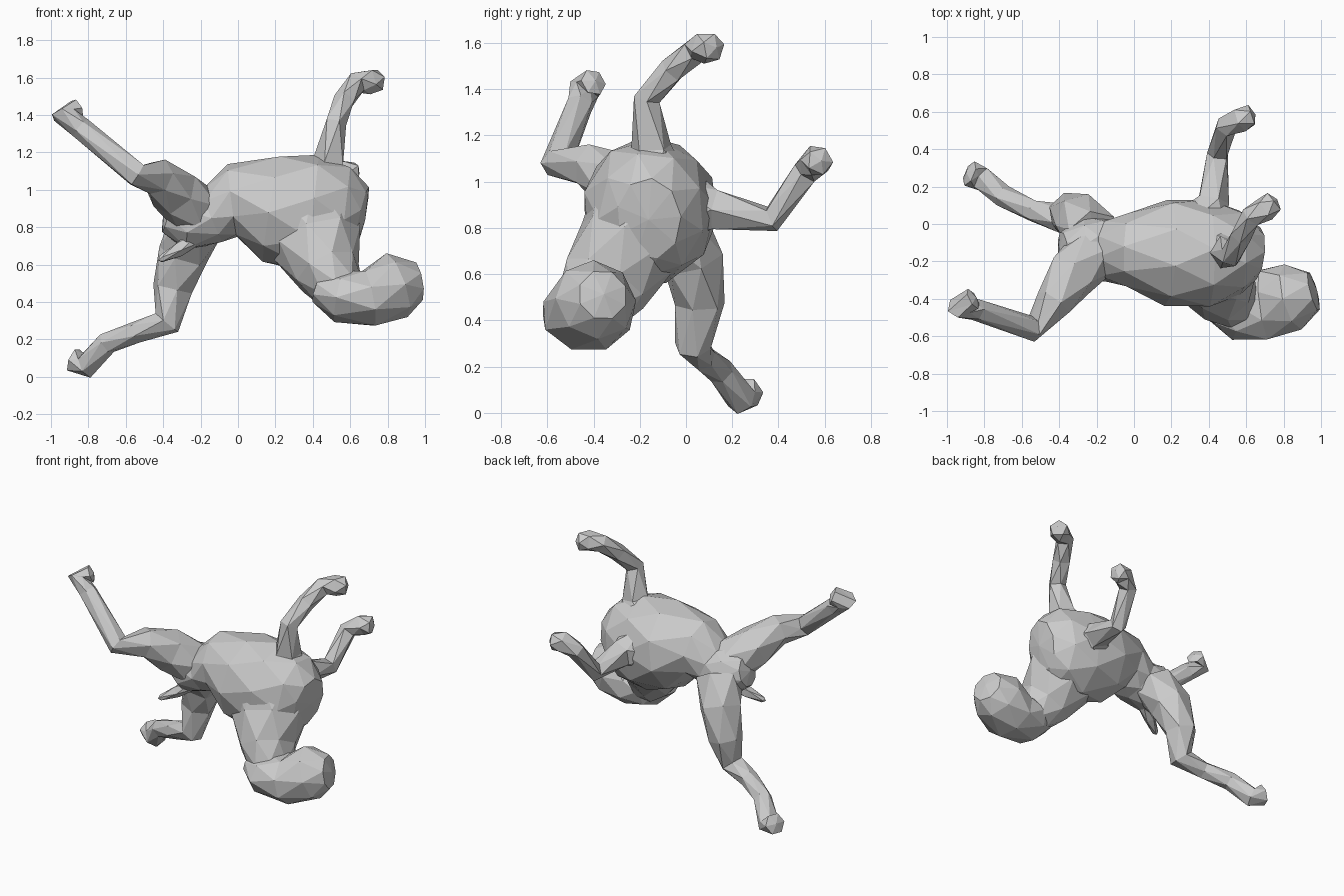
import bpy, bmesh, math
from mathutils import Vector

if "Cube" in bpy.data.objects:
    bpy.data.objects.remove(bpy.data.objects["Cube"])


def loft(name, sections, sides=6, spin=0.3, tip=0.02):
    """Faceted tube: each section is (x, y, z, radius) or (x, y, z, radius, other radius)."""
    pts = [Vector(s[:3]) for s in sections]
    bm = bmesh.new()
    rings, tangents = [], []
    side = None
    for i, s in enumerate(sections):
        t = (pts[min(i + 1, len(pts) - 1)] - pts[max(i - 1, 0)]).normalized()
        ref = Vector((0, 1, 0)) if side is None else side
        side = (ref - t * ref.dot(t)).normalized()
        up = side.cross(t)
        ring = []
        for k in range(sides):
            a = 2 * math.pi * (k + 0.5 * (i % 2)) / sides + spin
            ring.append(bm.verts.new(pts[i] + side * math.cos(a) * s[3] + up * math.sin(a) * s[-1]))
        rings.append(ring)
        tangents.append(t)
    # staggered rings joined by triangles
    for i in range(len(rings) - 1):
        a, b = rings[i], rings[i + 1]
        for k in range(sides):
            n = (k + 1) % sides
            if i % 2 == 0:
                bm.faces.new((a[k], a[n], b[k]))
                bm.faces.new((a[n], b[n], b[k]))
            else:
                bm.faces.new((a[k], b[n], b[k]))
                bm.faces.new((a[k], a[n], b[n]))
    # slightly pointed caps
    for ring, p in ((rings[0], pts[0] - tangents[0] * tip), (rings[-1], pts[-1] + tangents[-1] * tip)):
        c = bm.verts.new(p)
        for k in range(sides):
            bm.faces.new((ring[k], ring[(k + 1) % sides], c))
    bmesh.ops.recalc_face_normals(bm, faces=bm.faces)
    me = bpy.data.meshes.new(name)
    bm.to_mesh(me)
    bm.free()
    ob = bpy.data.objects.new(name, me)
    bpy.context.collection.objects.link(ob)
    return ob


# torso from hips to chest
body = loft("animal_body", [
    (-.38, -.14, .87, .10), (-.27, -.13, .84, .17), (-.14, -.14, .86, .17, .15),
    (-.03, -.14, .94, .20), (.18, -.15, .90, .29), (.40, -.16, .87, .29, .32),
    (.57, -.15, .86, .23, .27), (.66, -.16, .84, .14, .18)], sides=9)

# neck and head
neck = loft("neck", [
    (.36, -.14, .92, .27), (.42, -.25, .72, .23, .25), (.48, -.35, .56, .20, .18),
    (.55, -.41, .45, .16, .13)], sides=8)
head = loft("head", [
    (.43, -.41, .47, .12, .08), (.54, -.43, .43, .19, .14), (.70, -.43, .42, .20, .16),
    (.85, -.39, .49, .18), (.96, -.36, .51, .11)], sides=8)

# front legs: one reaching up, one reaching back
upper = loft("front_leg_upper", [
    (.44, -.15, .98, .20), (.49, -.15, 1.15, .09), (.52, -.17, 1.36, .06),
    (.57, -.06, 1.48, .06), (.63, .04, 1.57, .06), (.70, .08, 1.58, .07),
    (.75, .12, 1.58, .06)], sides=5)
rear = loft("front_leg_rear", [
    (.36, -.02, .90, .17), (.42, .13, .88, .09), (.45, .37, .84, .06),
    (.49, .52, 1.04, .06), (.57, .56, 1.09, .07), (.63, .58, 1.09, .06)], sides=5)

# hind legs: one raised, one reaching down
raised = loft("hind_leg_raised", [
    (-.22, -.16, .88, .15), (-.34, -.28, .99, .14), (-.43, -.42, 1.07, .10),
    (-.54, -.56, 1.08, .07), (-.84, -.46, 1.33, .06),
    (-.93, -.44, 1.40, .07), (-.86, -.40, 1.43, .06)])
lower = loft("hind_leg_lower", [
    (-.22, -.06, .82, .15), (-.29, .03, .66, .14), (-.35, .06, .47, .11),
    (-.38, .03, .29, .08), (-.54, .07, .24, .06), (-.70, .15, .18, .06),
    (-.81, .24, .06, .07), (-.88, .27, .09, .07)])

# short tail
tail = loft("tail", [(-.20, -.16, .76, .05), (-.32, -.22, .68, .04), (-.41, -.27, .63, .02)], sides=5)

# merge everything into one skin
parts = [neck, head, upper, rear, raised, lower, tail]
for p in parts:
    m = body.modifiers.new(p.name, 'BOOLEAN')
    m.operation = 'UNION'
    m.solver = 'EXACT'
    m.object = p
skin = bpy.data.meshes.new_from_object(body.evaluated_get(bpy.context.evaluated_depsgraph_get()))
body.modifiers.clear()
body.data = skin
for p in parts:
    bpy.data.objects.remove(p)
